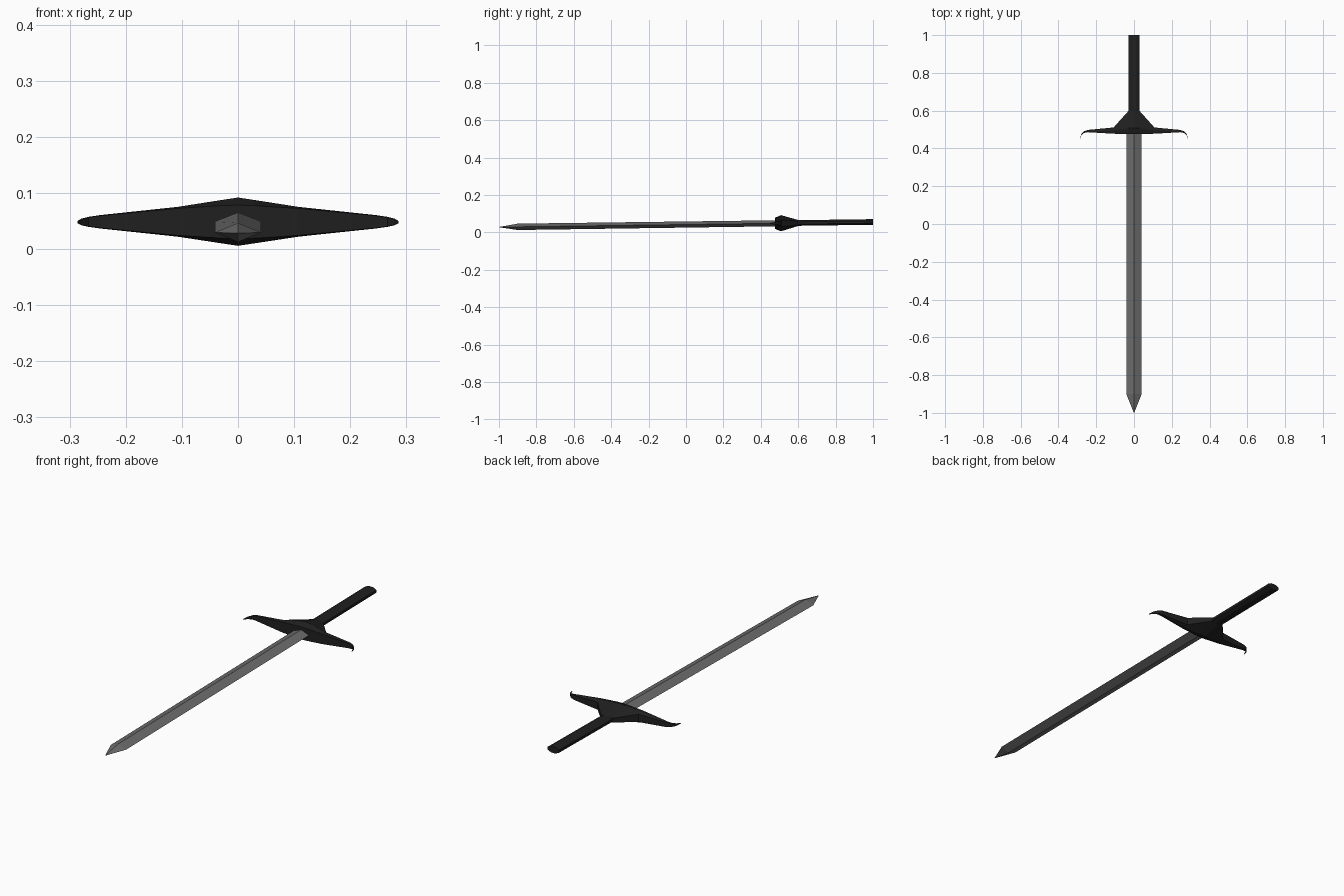
import bpy, bmesh, math

if "Cube" in bpy.data.objects:
    bpy.data.objects.remove(bpy.data.objects["Cube"])


def tilt(y):
    # height of the sword's axis, which rises slightly toward the grip
    return 0.028 + 0.0137 * (y + 1)


def material(name, v):
    m = bpy.data.materials.new(name)
    m.diffuse_color = (v, v, v, 1)
    m.use_nodes = True
    m.node_tree.nodes["Principled BSDF"].inputs["Base Color"].default_value = m.diffuse_color
    return m


def loft(name, rings, mat):
    # skin equal-length rings; heights are relative to the tilted axis
    bm = bmesh.new()
    rows = [[bm.verts.new((x, y, z + tilt(y))) for x, y, z in r] for r in rings]
    for a, b in zip(rows, rows[1:]):
        n = len(a)
        for i in range(n):
            j = (i + 1) % n
            bm.faces.new((a[i], a[j], b[j], b[i]))
    bm.faces.new(rows[0])
    bm.faces.new(rows[-1])
    bmesh.ops.remove_doubles(bm, verts=bm.verts, dist=1e-5)
    bmesh.ops.recalc_face_normals(bm, faces=bm.faces)
    me = bpy.data.meshes.new(name)
    bm.to_mesh(me)
    bm.free()
    me.materials.append(mat)
    ob = bpy.data.objects.new(name, me)
    bpy.context.collection.objects.link(ob)
    return ob


steel = material("steel", 0.15)
black = material("black", 0.014)


# blade: diamond section with a pointed tip
def diamond(y, w, h):
    return [(w, y, 0), (0, y, h), (-w, y, 0), (0, y, -h)]


loft("blade", [diamond(-1, 0.0006, 0.0006), diamond(-0.9, 0.041, 0.017),
               diamond(0.5, 0.041, 0.016)], steel)


# grip: flattened octagonal bar
def octagon(y, w, h):
    k = 1 / math.cos(math.pi / 8)
    return [(w * k * math.cos(a), y, h * k * math.sin(a))
            for a in (math.pi / 8 + i * math.pi / 4 for i in range(8))]


loft("grip", [octagon(0.57, 0.03, 0.015), octagon(1, 0.03, 0.015)], black)

# crossguard: sections at |x| = front y, mid y, back y, front / mid / back half height
sections = [
    (0.000, 0.476, 0.508, 0.600, 0.030, 0.043, 0.016),
    (0.030, 0.476, 0.507, 0.598, 0.029, 0.0385, 0.010),
    (0.108, 0.478, 0.495, 0.511, 0.024, 0.0265, 0.018),
    (0.245, 0.486, 0.492, 0.498, 0.011, 0.012, 0.011),
    (0.266, 0.482, 0.486, 0.491, 0.008, 0.009, 0.008),
    (0.279, 0.468, 0.471, 0.475, 0.005, 0.006, 0.005),
    (0.286, 0.448, 0.450, 0.452, 0.001, 0.002, 0.001),
]


def guard_ring(s, side):
    x, f, m, b, hf, hm, hb = s
    return [(side * x, y, z) for y, z in
            ((f, hf), (m, hm), (b, hb), (b, -hb), (m, -hm), (f, -hf))]


loft("crossguard", [guard_ring(s, -1) for s in reversed(sections)]
     + [guard_ring(s, 1) for s in sections[1:]], black)
